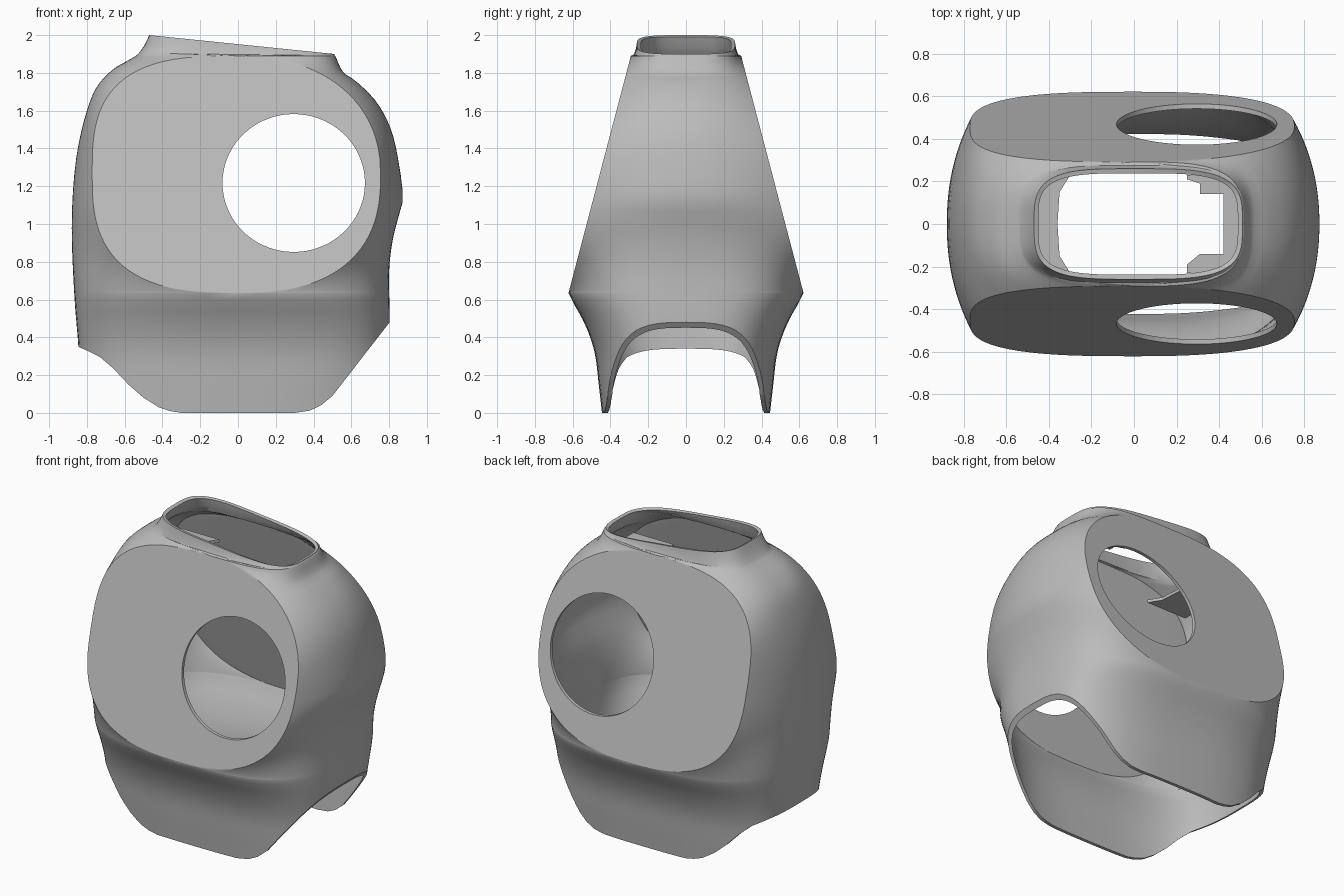
import bpy, bmesh, math

if "Cube" in bpy.data.objects:
    bpy.data.objects.remove(bpy.data.objects["Cube"])

mat = bpy.data.materials.new("plain grey")
mat.diffuse_color = (0.5, 0.5, 0.5, 1)
mat.use_nodes = True
mat.node_tree.nodes["Principled BSDF"].inputs["Base Color"].default_value = mat.diffuse_color


def curve(pts, z):
    """Smooth interpolation through (z, value) points."""
    if z <= pts[0][0]:
        return pts[0][1]
    for i in range(len(pts) - 1):
        (z0, a), (z1, b) = pts[i], pts[i + 1]
        if z <= z1:
            def slope(j):
                p, q = pts[max(j - 1, 0)], pts[min(j + 1, len(pts) - 1)]
                return (q[1] - p[1]) / (q[0] - p[0])
            h = z1 - z0
            t = (z - z0) / h
            return (a * (1 + 2 * t) * (1 - t) ** 2 + b * t * t * (3 - 2 * t)
                    + h * slope(i) * t * (1 - t) ** 2 + h * slope(i + 1) * t * t * (t - 1))
    return pts[-1][1]


def new_object(name, bm):
    bmesh.ops.recalc_face_normals(bm, faces=bm.faces[:])
    me = bpy.data.meshes.new(name)
    bm.to_mesh(me)
    bm.free()
    ob = bpy.data.objects.new(name, me)
    me.materials.append(mat)
    bpy.context.collection.objects.link(ob)
    return ob


def prism(name, outline, to3d, a, b):
    """Extrude a 2D outline from a to b."""
    bm = bmesh.new()
    lo = [bm.verts.new(to3d(p, q, a)) for p, q in outline]
    hi = [bm.verts.new(to3d(p, q, b)) for p, q in outline]
    bm.faces.new(lo)
    bm.faces.new(hi[::-1])
    n = len(lo)
    for i in range(n):
        bm.faces.new((lo[i], hi[i], hi[(i + 1) % n], lo[(i + 1) % n]))
    return new_object(name, bm)


# Silhouette half-widths and depth by height
LEFT = [(-0.1, 0.82), (0.35, 0.845), (0.6, 0.865), (0.95, 0.88), (1.2, 0.872), (1.4, 0.848),
        (1.6, 0.80), (1.73, 0.745), (1.82, 0.66), (1.87, 0.575), (1.89, 0.54)]
RIGHT = [(-0.1, 0.79), (0.48, 0.803), (0.75, 0.80), (0.92, 0.82), (1.05, 0.853), (1.13, 0.873),
         (1.3, 0.855), (1.5, 0.81), (1.65, 0.73), (1.76, 0.62), (1.8, 0.56), (1.89, 0.515)]
DEPTH = [(-0.1, 0.435), (0, 0.445), (0.15, 0.462), (0.3, 0.48), (0.4, 0.507), (0.5, 0.55),
         (0.58, 0.595), (0.635, 0.622)]
POWER = [(-0.1, 3), (0.63, 3), (0.95, 2.2), (1.65, 2.2), (1.89, 3.4)]
Z0, Z1 = 0.635, 1.89
ZC, ZH = (Z0 + Z1) / 2, (Z1 - Z0) / 2
ARC, FLAT = 22, 7


def section(z):
    """Quarter sections joined into one ring, with flat front and back plates."""
    n = curve(POWER, z)
    y = curve(DEPTH, z) if z <= Z0 else 0.622 - (z - Z0) * (0.622 - 0.292) / (Z1 - Z0)
    t = (z - ZC) / ZH
    sides = []
    for C, half, k in ((curve(RIGHT, z), 0.755, 2.2 if t > 0 else 2.5),
                       (curve(LEFT, z), 0.772, 3.0 if t > 0 else 2.8)):
        P = half * (1 - abs(t) ** k) ** (1 / k) if abs(t) < 1 else 0
        P = min(P, C * 0.95)
        b = y / (1 - (P / C) ** n) ** (1 / n)
        end = math.atan2((y / b) ** (n / 2), (P / C) ** (n / 2))
        q = []
        for i in range(ARC + 1):
            a = end * i / ARC
            q.append((C * max(math.cos(a), 0) ** (2 / n), b * math.sin(a) ** (2 / n)))
        q += [(P * (1 - i / FLAT), y) for i in range(1, FLAT + 1)]
        sides.append(q)
    r, l = sides
    back = r + [(-x, v) for x, v in l[-2::-1]]
    return back + [(x, -v) for x, v in back[-2:0:-1]]


def neck_ring(f, left, right, depth, n=3.6):
    """Collar ring, f blends from the shoulder level to the tilted rim."""
    N = ARC + FLAT
    pts = []
    for i in range(4 * N):
        a = math.pi / 2 * i / N
        c, s = math.cos(a), math.sin(a)
        x = math.copysign(abs(c) ** (2 / n), c) * (right if c > 0 else left)
        yy = math.copysign(abs(s) ** (2 / n), s) * depth
        rim = 2.0 - 0.1 * (x + 0.47) / 0.98
        pts.append((x, yy, Z1 + (rim - Z1) * f))
    return pts


# Torso shell: skirt rows, plate rows, then collar rows
heights = [-0.1 + (Z0 + 0.1) * i / 22 for i in range(22)]
heights += [ZC - ZH * math.copysign(abs(math.cos(math.pi * i / 44)) ** 0.75,
                                    math.cos(math.pi * i / 44)) for i in range(45)]
rings = [[(x, y, z) for x, y in section(z)] for z in heights]
rings += [neck_ring(0.12, 0.525, 0.513, 0.276), neck_ring(0.5, 0.495, 0.511, 0.266),
          neck_ring(1, 0.47, 0.51, 0.26)]
bm = bmesh.new()
rows = [[bm.verts.new(p) for p in ring] for ring in rings]
for lo, hi in zip(rows, rows[1:]):
    for i in range(len(lo)):
        j = (i + 1) % len(lo)
        bm.faces.new((lo[i], lo[j], hi[j], hi[i]))
bmesh.ops.remove_doubles(bm, verts=bm.verts[:], dist=0.0002)
shell = new_object("torso_shell", bm)
solid = shell.modifiers.new("thickness", 'SOLIDIFY')
solid.thickness = 0.022
solid.offset = -1

# Cutters: arched hem and round arm openings
hem = [(-1.2, -0.4), (-1.2, 0.35), (-0.845, 0.35), (-0.8, 0.33), (-0.73, 0.295), (-0.66, 0.235),
       (-0.58, 0.15), (-0.5, 0.08), (-0.42, 0.03), (-0.36, 0.01), (-0.3, 0.0), (0.3, 0.0),
       (0.38, 0.012), (0.44, 0.04), (0.5, 0.09), (0.803, 0.48), (1.2, 0.98), (1.2, -0.4)]
circle = [(0.295 + 0.377 * math.cos(math.tau * i / 72), 1.217 + 0.365 * math.sin(math.tau * i / 72))
          for i in range(72)]
along_y = lambda p, q, d: (p, d, q)
for name, outline in (("hem_cutter", hem), ("opening_cutter", circle)):
    cutter = prism(name, outline, along_y, -1, 1)
    cutter.hide_render = True
    cutter.hide_set(True)
    mod = shell.modifiers.new(name, 'BOOLEAN')
    mod.operation = 'DIFFERENCE'
    mod.solver = 'EXACT'
    mod.object = cutter

# Bake the cuts, then smooth everything but the sharp edges
dg = bpy.context.evaluated_depsgraph_get()
baked = bpy.data.meshes.new_from_object(shell.evaluated_get(dg))
shell.modifiers.clear()
shell.data = baked
bpy.context.view_layer.objects.active = shell
shell.select_set(True)
bpy.ops.object.shade_smooth_by_angle(angle=math.radians(28))

# Inner brackets under the collar
flat = lambda p, q, d: (p, q, d)
prism("left_bracket", [(-0.6, -0.23), (-0.3, -0.23), (-0.35, -0.15), (-0.36, 0), (-0.35, 0.15),
                       (-0.3, 0.23), (-0.6, 0.23)], flat, 1.70, 1.72)
prism("right_bracket", [(0.55, -0.23), (0.25, -0.23), (0.25, -0.19), (0.31, -0.14), (0.42, -0.14),
                        (0.42, 0.14), (0.31, 0.14), (0.31, 0.19), (0.25, 0.21), (0.25, 0.23),
                        (0.55, 0.23)], flat, 1.68, 1.70)
